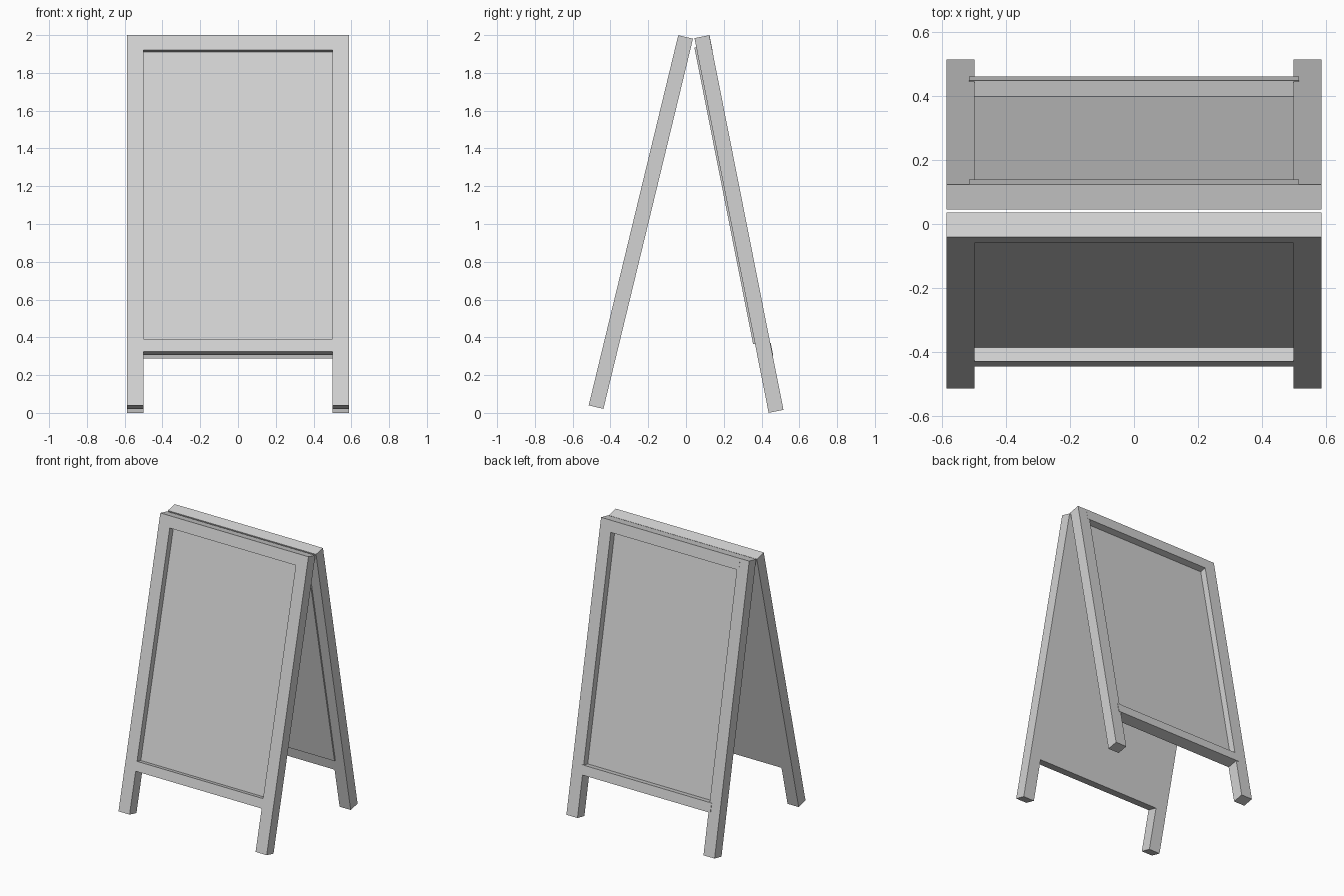
import bpy
import bmesh
import math
from mathutils import Vector

cube = bpy.data.objects.get("Cube")
if cube:
    bpy.data.objects.remove(cube, do_unlink=True)

grey = bpy.data.materials.new("plain_grey")
grey.use_nodes = True
colour = (0.65, 0.65, 0.65, 1)
grey.diffuse_color = colour
grey.node_tree.nodes["Principled BSDF"].inputs["Base Color"].default_value = colour

THICK = 0.08     # depth of the timber
INNER = 0.5      # half width between the legs
OUTER = 0.588    # half width of the whole board


def leaning_box(name, foot, angle, side, xs, depths, heights):
    """Box in a leaning frame: x across, depth inward from the outer face, height up the slope."""
    sin, cos = math.sin(angle), math.cos(angle)
    up = Vector((0, -side * sin, cos))
    inward = Vector((0, -side * cos, -sin))
    bm = bmesh.new()
    bmesh.ops.create_cube(bm, size=1)
    for v in bm.verts:
        x, d, h = (r[0] if c < 0 else r[1] for c, r in zip(v.co, (xs, depths, heights)))
        v.co = foot + Vector((x, 0, 0)) + inward * d + up * h
    bmesh.ops.recalc_face_normals(bm, faces=bm.faces)
    mesh = bpy.data.meshes.new(name)
    bm.to_mesh(mesh)
    bm.free()
    mesh.materials.append(grey)
    bpy.context.collection.objects.link(bpy.data.objects.new(name, mesh))


def board(label, foot, degrees, side, length, rail_half, proud, panel_half, panel_depth, panel_low):
    """One leaning frame with two legs, two rails and a recessed panel."""
    place = (Vector(foot), math.radians(degrees), side)
    # Legs
    for word, xs in (("left", (INNER, OUTER)), ("right", (-OUTER, -INNER))):
        leaning_box(f"{label}_{word}_leg", *place, xs, (0, THICK), (0, length))
    # Rails
    rail = (-rail_half, rail_half)
    leaning_box(f"{label}_top_rail", *place, rail, (-proud / 3, THICK), (length - 0.08, length))
    leaning_box(f"{label}_bottom_rail", *place, rail, (-proud, THICK), (0.293, 0.36))
    # Panel between the legs
    leaning_box(f"{label}_panel", *place, (-INNER, INNER), (panel_depth[0], THICK),
                (0.36, length - 0.08))
    # Backing sheet that stands out on the inside
    if panel_depth[1] > THICK:
        leaning_box(f"{label}_backing", *place, (-panel_half, panel_half),
                    (THICK, panel_depth[1]), (panel_low, length - 0.05))


board("front", (0, -0.515, 0.04), 13.6, -1, 2.016, INNER, 0, INNER, (0.044, THICK), 0.36)
board("back", (0, 0.516, 0.016), 11.2, 1, 2.022, 0.517, 0.003, 0.517, (0.047, 0.09), 0.372)
